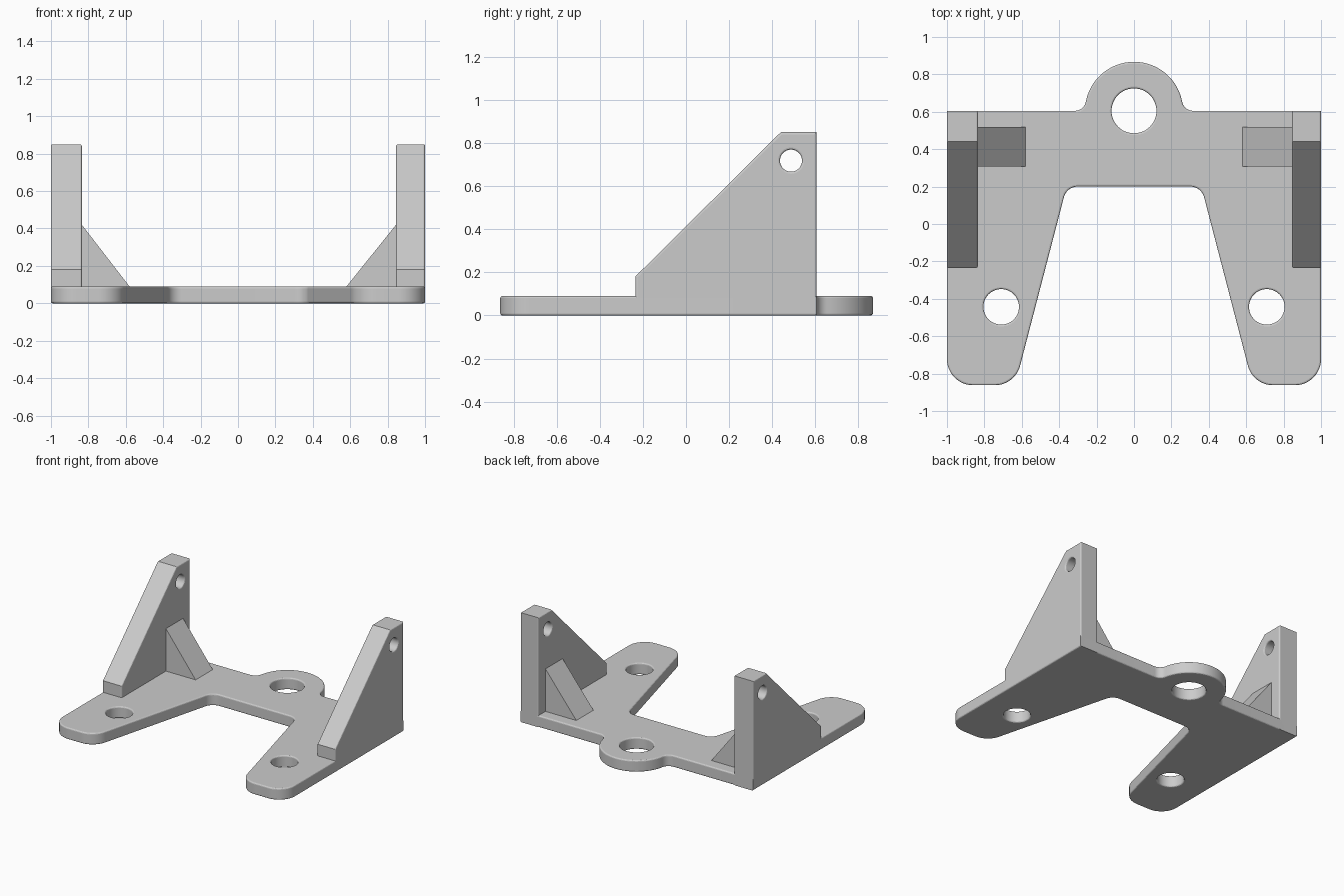
import bpy, bmesh, math
from mathutils import Vector, Matrix

if "Cube" in bpy.data.objects:
    bpy.data.objects.remove(bpy.data.objects["Cube"], do_unlink=True)

GREY = (0.6, 0.6, 0.6, 1)
grey = bpy.data.materials.new("plain grey")
grey.use_nodes = True
grey.diffuse_color = GREY
grey.node_tree.nodes["Principled BSDF"].inputs["Base Color"].default_value = GREY

THICK = 0.09      # base plate thickness
BACK = 0.605      # back edge of plate and walls
EDGE = 0.01       # small rounding on the edges


def arc(cx, cy, r, start, end, steps):
    angles = [math.radians(start + (end - start) * i / steps) for i in range(steps + 1)]
    return [(cx + r * math.cos(a), cy + r * math.sin(a)) for a in angles]


def hole(cx, cy, r):
    """Clockwise circle, so that the material lies on its left."""
    return arc(cx, cy, r, 360, 0, 48)[:-1]


def rounded(before, corner, after, r, steps=14):
    """Points of a round of radius r that replaces a corner."""
    c = Vector(corner)
    u, v = (Vector(before) - c).normalized(), (Vector(after) - c).normalized()
    half_angle = u.angle(v) / 2
    centre = c + (u + v).normalized() * (r / math.sin(half_angle))
    reach = r / math.tan(half_angle)
    a, b = c + u * reach - centre, c + v * reach - centre
    return [tuple(centre + a.lerp(b, i / steps).normalized() * r) for i in range(steps + 1)]


def inset(loop, distance):
    """Move a loop towards its left side, with mitred corners."""
    result = []
    for i, point in enumerate(loop):
        p, before, after = Vector(point), Vector(loop[i - 1]), Vector(loop[(i + 1) % len(loop)])
        # orthogonal() turns a 2D vector a quarter turn to the left
        n1 = (p - before).normalized().orthogonal()
        n2 = (after - p).normalized().orthogonal()
        result.append(p + (n1 + n2) * (distance / (1 + n1.dot(n2))))
    return result


def slab(name, loops, depth, edge=0, matrix=Matrix()):
    """Extrude a counter-clockwise outline with clockwise holes, edges rounded."""
    rim = [(0, 0)]
    if edge:
        turns = [math.radians(a) for a in (0, 30, 60, 90)]
        rim = [(edge * (1 - math.sin(a)), edge * (1 - math.cos(a))) for a in turns]
    levels = rim + [(d, depth - z) for d, z in reversed(rim)]
    bm = bmesh.new()
    caps = ([], [])
    for loop in loops:
        rings = [[bm.verts.new((p[0], p[1], z)) for p in inset(loop, d)] for d, z in levels]
        for low, high in zip(rings, rings[1:]):
            for i in range(len(loop)):
                bm.faces.new((low[i - 1], low[i], high[i], high[i - 1]))
        for cap, ring in zip(caps, (rings[0], rings[-1])):
            cap += [bm.edges.get((ring[i - 1], ring[i])) for i in range(len(ring))]
    for cap in caps:
        bmesh.ops.triangle_fill(bm, edges=cap, use_beauty=True, normal=(0, 0, 1))
    bm.transform(matrix)
    bmesh.ops.recalc_face_normals(bm, faces=bm.faces)
    mesh = bpy.data.meshes.new(name)
    bm.to_mesh(mesh)
    bm.free()
    mesh.materials.append(grey)
    obj = bpy.data.objects.new(name, mesh)
    bpy.context.collection.objects.link(obj)
    bpy.ops.object.select_all(action="DESELECT")
    obj.select_set(True)
    bpy.context.view_layer.objects.active = obj
    bpy.ops.object.shade_smooth_by_angle(angle=math.radians(14))


# Base plate: one half of the outline, mirrored for the other half
TAB, FILLET = 0.262, 0.06
fillet_x = math.sqrt((TAB + FILLET) ** 2 - FILLET ** 2)
lean = math.degrees(math.atan2(FILLET, fillet_x))
toe_out, toe_in, notch = (1, -0.862), (0.636, -0.862), (0.36, 0.2)
half = arc(0, BACK, TAB, 90, lean, 24)
half += arc(fillet_x, BACK + FILLET, FILLET, 180 + lean, 270, 8)[1:]
half += [(1, BACK)]
half += rounded((1, BACK), toe_out, toe_in, 0.14)
half += rounded(toe_out, toe_in, notch, 0.14)
half += rounded(toe_in, notch, (0, 0.2), 0.075)
outline = [(-x, y) for x, y in half] + half[:0:-1]
slab("base_plate", [outline, hole(0, BACK, 0.12), hole(0.71, -0.443, 0.095), hole(-0.71, -0.443, 0.095)],
     THICK, EDGE)

# Side walls with a pivot hole, and a triangular gusset inside each
wall_profile = [(BACK, 0), (BACK, 0.85), (0.44, 0.85), (-0.235, 0.18), (-0.235, 0)]
for side, label, inner in ((1, "left", 0.845), (-1, "right", 0.835)):
    # local x, y, z become world y, z, x
    across = Matrix(((0, 0, side, side * inner), (1, 0, 0, 0), (0, 1, 0, 0), (0, 0, 0, 1)))
    slab(label + "_wall", [wall_profile, hole(0.487, 0.718, 0.051)], 1 - inner, EDGE, across)
    # local x, y, z become world x, z, y
    along = Matrix(((side, 0, 0, 0), (0, 0, 1, 0.308), (0, 1, 0, 0), (0, 0, 0, 1)))
    gusset_profile = [(0.58, THICK - 0.005), (0.9, THICK - 0.005), (0.9, 0.42), (inner, 0.42), (0.58, THICK)]
    slab(label + "_gusset", [gusset_profile], 0.21, 0, along)
